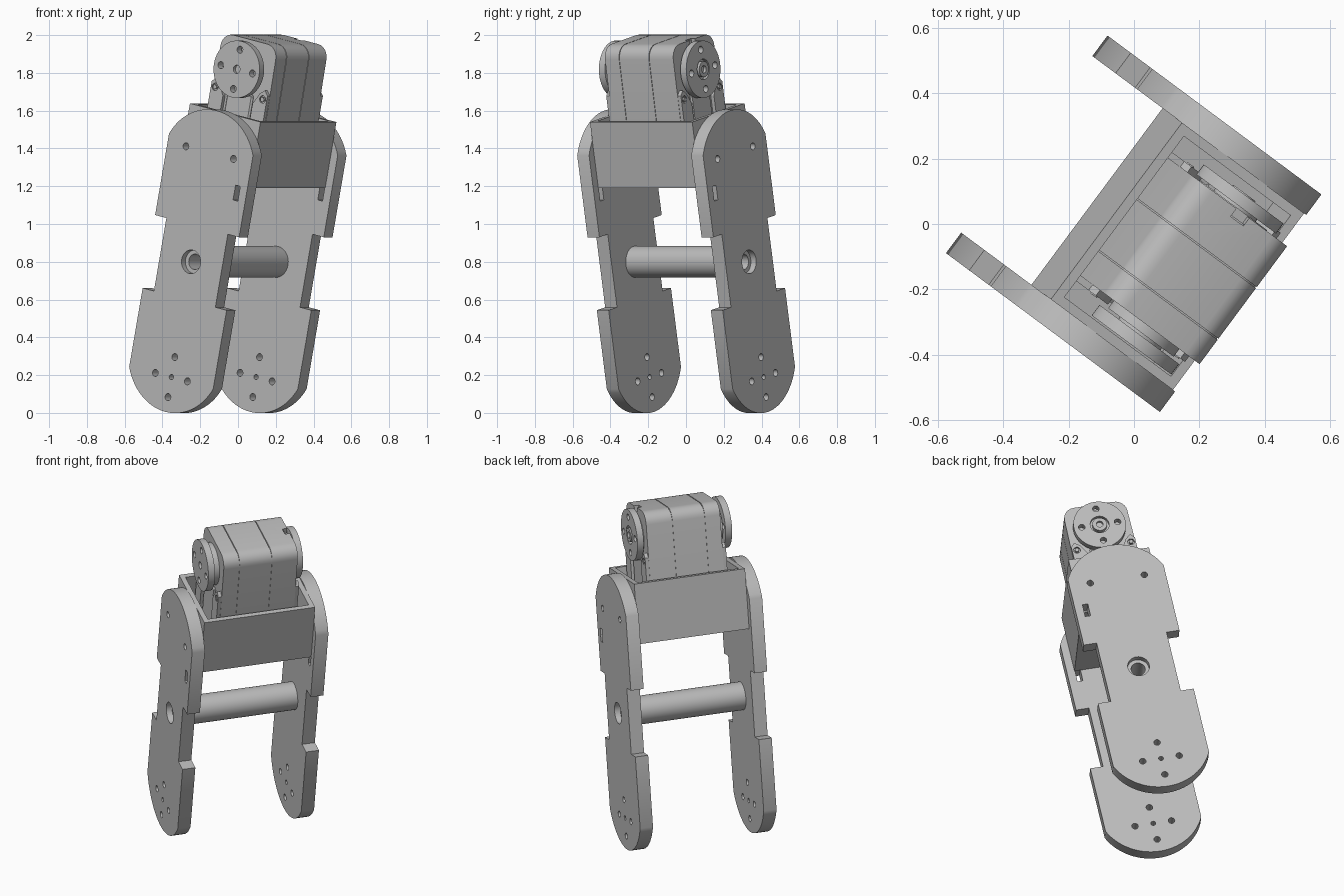
import bpy, bmesh, math
from math import sin, cos, pi, radians
from mathutils import Matrix, Vector

if "Cube" in bpy.data.objects:
    bpy.data.objects.remove(bpy.data.objects["Cube"])

# Leaning frame: local x across the leg, y between the plates, z along the leg
FRAME = (Matrix.Rotation(radians(-36.6), 4, 'Z') @ Matrix.Rotation(radians(12), 4, 'Y')
         @ Matrix.Translation((-0.168, 0, 0)))

grey = bpy.data.materials.new("plain grey")
grey.use_nodes = True
grey.diffuse_color = (0.5, 0.5, 0.5, 1)
grey.node_tree.nodes["Principled BSDF"].inputs["Base Color"].default_value = (0.5, 0.5, 0.5, 1)


def prism(name, outline, y0, y1):
    """Extrude an (x, z) outline from y0 to y1."""
    bm = bmesh.new()
    face = bm.faces.new([bm.verts.new((x, y0, z)) for x, z in outline])
    ext = bmesh.ops.extrude_face_region(bm, geom=[face])
    moved = [g for g in ext["geom"] if isinstance(g, bmesh.types.BMVert)]
    bmesh.ops.translate(bm, vec=(0, y1 - y0, 0), verts=moved)
    bmesh.ops.recalc_face_normals(bm, faces=bm.faces)
    mesh = bpy.data.meshes.new(name)
    bm.to_mesh(mesh)
    bm.free()
    mesh.materials.append(grey)
    ob = bpy.data.objects.new(name, mesh)
    ob.matrix_world = FRAME
    bpy.context.collection.objects.link(ob)
    return ob


def arc(cx, cz, r, start, end, n):
    return [(cx + r * cos(start + (end - start) * i / n),
             cz + r * sin(start + (end - start) * i / n)) for i in range(n + 1)]


def disc(name, x, z, r, y0, y1, n=32):
    return prism(name, arc(x, z, r, 0, 2 * pi * (n - 1) / n, n - 1), y0, y1)


def box(name, x0, x1, y0, y1, z0, z1):
    return prism(name, [(x0, z0), (x1, z0), (x1, z1), (x0, z1)], y0, y1)


def activate(ob):
    bpy.ops.object.select_all(action='DESELECT')
    ob.select_set(True)
    bpy.context.view_layer.objects.active = ob


def cut(ob, cutters):
    """Subtract each cutter, then discard it."""
    for c in cutters:
        activate(ob)
        mod = ob.modifiers.new("cut", 'BOOLEAN')
        mod.operation, mod.solver, mod.object = 'DIFFERENCE', 'EXACT', c
        bpy.ops.object.modifier_apply(modifier=mod.name)
        bpy.data.objects.remove(c)


def bevel(ob, width, segments=1):
    mod = ob.modifiers.new("bevel", 'BEVEL')
    mod.width, mod.segments, mod.limit_method = width, segments, 'ANGLE'
    mod.angle_limit = radians(50)


def smooth(ob):
    activate(ob)
    bpy.ops.object.shade_smooth_by_angle(angle=radians(30))


OUT, INN = 0.415, 0.337      # plate faces
HALF, WAIST = 0.283, 0.207   # plate half widths
BORE_Z, BOLT_Z = 0.782, 0.158
RIM = 1.589

# Side plate outline: right half, mirrored to the left
sweep = math.acos(HALF / 0.31)
low = arc(0, 0.28, 0.31, -pi / 2, -sweep, 14)
high = arc(0, 1.29, 0.31, sweep, pi / 2, 14)
right_half = low + [(HALF, 0.58), (WAIST, 0.58), (WAIST, 0.975), (HALF, 0.975)] + high
outline = right_half + [(-x, z) for x, z in reversed(right_half[1:-1])]

for name, s in (("front", -1), ("back", 1)):
    plate = prism(name + "_side_plate", outline, s * INN, s * OUT)
    a, b = s * (INN - 0.05), s * (OUT + 0.05)
    holes = [disc("cut", 0.108 * cos(k * pi / 2), BOLT_Z + 0.108 * sin(k * pi / 2),
                  0.019, a, b, 20) for k in range(4)]
    holes.append(disc("cut", 0, BOLT_Z, 0.014, a, b, 20))
    holes += [disc("cut", x, 1.373, 0.019, a, b, 20) for x in (-0.16, 0.16)]
    holes.append(box("cut", 0.203, 0.235, a, b, 1.16, 1.24))
    holes.append(disc("cut", 0, BORE_Z, 0.041, a, b))
    holes.append(disc("cut", 0, BORE_Z, 0.063, s * (OUT - 0.035), b))
    cut(plate, holes)
    smooth(plate)

# Hollow cross rod
rod = disc("cross_rod", 0, BORE_Z, 0.083, -INN, INN, 48)
cut(rod, [disc("cut", 0, BORE_Z, 0.041, -0.5, 0.5)])
smooth(rod)

# Open tray between the plates
tray = box("motor_tray", -0.238, 0.238, -INN, INN, 1.231, RIM)
cut(tray, [box("cut", -0.208, 0.208, -INN + 0.03, INN - 0.03, 1.27, 1.7)])

# Motor body in three sections with fine seams
R = 0.07
shoulder = arc(0.186 - R, 1.985 - R, R, 0, pi / 2, 6)
half = [(0.195, 1.26)] + shoulder
body = half + [(-x, z) for x, z in reversed(half)]
sections = (("front", -0.225, -0.132), ("middle", -0.128, 0.065), ("back", 0.069, 0.225))
for name, y0, y1 in sections:
    sec = prism(name + "_motor_section", body, y0, y1)
    if name == "back":
        cut(sec, [box("cut", -0.025, 0.025, 0.195, 0.3, 1.95, 2.1)])
    smooth(sec)
core = prism("motor_core", [(x * 0.985, 1.26 + (z - 1.26) * 0.992) for x, z in body], -0.2, 0.2)
smooth(core)

# Ends of the motor: bosses, screws, hub and horn
HZ = 1.824
for name, s, h0, h1 in (("front", -1, 0.262, 0.302), ("back", 1, 0.236, 0.274)):
    for side, m in (("left", 1), ("right", -1)):
        boss = prism(f"{name}_{side}_boss",
                     [(m * 0.10, 1.27), (m * 0.188, 1.27), (m * 0.188, 1.72),
                      (m * 0.165, 1.745), (m * 0.135, 1.72), (m * 0.10, 1.66)],
                     s * 0.2, s * 0.246)
        cut(boss, [disc("cut", m * 0.16, 1.695, 0.02, s * 0.236, s * 0.3, 16)])
        screw = disc(f"{name}_{side}_screw", m * 0.16, 1.695, 0.013, s * 0.23, s * 0.25, 6)
    cover = box(name + "_lower_cover", -0.085, 0.085, s * 0.2, s * 0.236, 1.27, 1.70)
    bevel(cover, 0.008)
    hub = disc(name + "_hub", 0, HZ, 0.125, s * 0.2, s * (h0 - 0.008), 48)
    smooth(hub)
    neck = disc(name + "_neck", 0, HZ, 0.08, s * 0.2, s * (h0 + 0.002), 32)
    smooth(neck)
    horn = disc(name + "_horn", 0, HZ, 0.152, s * h0, s * h1, 56)
    pits = [disc("cut", 0.106 * cos(k * pi / 2), HZ + 0.106 * sin(k * pi / 2),
                 0.019, s * (h0 - 0.02), s * 0.35, 20) for k in range(4)]
    pits.append(disc("cut", 0, HZ, 0.022 if s < 0 else 0.055, s * (h1 - 0.02), s * 0.35, 24))
    cut(horn, pits)
    smooth(horn)
    if s > 0:
        ring = disc("back_horn_screw", 0, HZ, 0.042, s * 0.25, s * (h1 + 0.004), 24)
        cut(ring, [disc("cut", 0, HZ, 0.02, s * 0.262, s * 0.35, 16)])
        smooth(ring)
